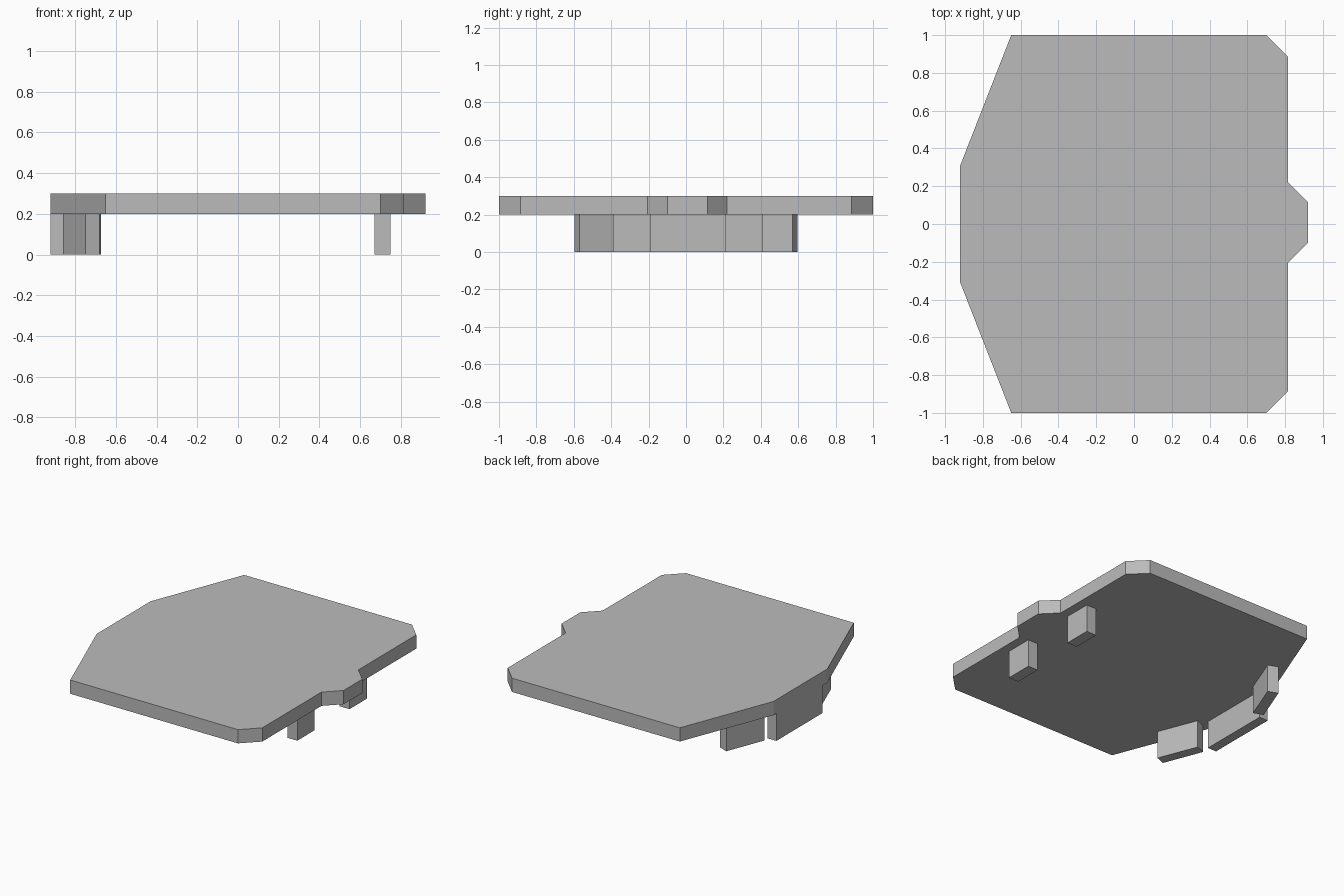
import bpy
import bmesh

cube = bpy.data.objects.get("Cube")
if cube:
    bpy.data.objects.remove(cube, do_unlink=True)

# Single matte grey for every part
grey = bpy.data.materials.new("plain grey")
grey.use_nodes = True
colour = (0.5, 0.5, 0.5, 1)
grey.diffuse_color = colour
grey.node_tree.nodes["Principled BSDF"].inputs["Base Color"].default_value = colour

SLAB_BOTTOM, SLAB_TOP = 0.2, 0.3


def prism(name, outline, bottom, top):
    """Extrude a flat outline upwards into a closed solid."""
    bm = bmesh.new()
    face = bm.faces.new([bm.verts.new((x, y, bottom)) for x, y in outline])
    extruded = bmesh.ops.extrude_face_region(bm, geom=[face])["geom"]
    moved = [v for v in extruded if isinstance(v, bmesh.types.BMVert)]
    bmesh.ops.translate(bm, verts=moved, vec=(0, 0, top - bottom))
    bmesh.ops.recalc_face_normals(bm, faces=bm.faces)
    mesh = bpy.data.meshes.new(name)
    bm.to_mesh(mesh)
    bm.free()
    mesh.materials.append(grey)
    obj = bpy.data.objects.new(name, mesh)
    bpy.context.collection.objects.link(obj)
    return obj


def box_outline(x0, x1, y0, y1):
    return [(x0, y0), (x1, y0), (x1, y1), (x0, y1)]


# Slab: tapered on one side, clipped corners and a tab on the other
slab_outline = [
    (-0.65, -1), (0.70, -1), (0.815, -0.885), (0.815, -0.205),
    (0.92, -0.10), (0.92, 0.115), (0.815, 0.22), (0.815, 0.885),
    (0.70, 1), (-0.65, 1), (-0.92, 0.31), (-0.92, -0.31),
]
prism("slab", slab_outline, SLAB_BOTTOM, SLAB_TOP)

# Two pegs beneath the tab side
for name, y in (("front_peg", -0.29), ("back_peg", 0.31)):
    prism(name, box_outline(0.67, 0.75, y - 0.1, y + 0.1), 0, SLAB_BOTTOM)

# Middle support wall beneath the tapered side
prism("middle_wall", box_outline(-0.92, -0.85, -0.255, 0.275), 0, SLAB_BOTTOM)

# Slanted support walls, mirrored front to back
for name, side, shift in (("front_wall", -1, 0), ("back_wall", 1, 0.008)):
    corners = [(-0.86, 0.315), (-0.75, 0.597), (-0.68, 0.57), (-0.79, 0.288)]
    prism(name, [(x + shift, side * y) for x, y in corners], 0, SLAB_BOTTOM)
